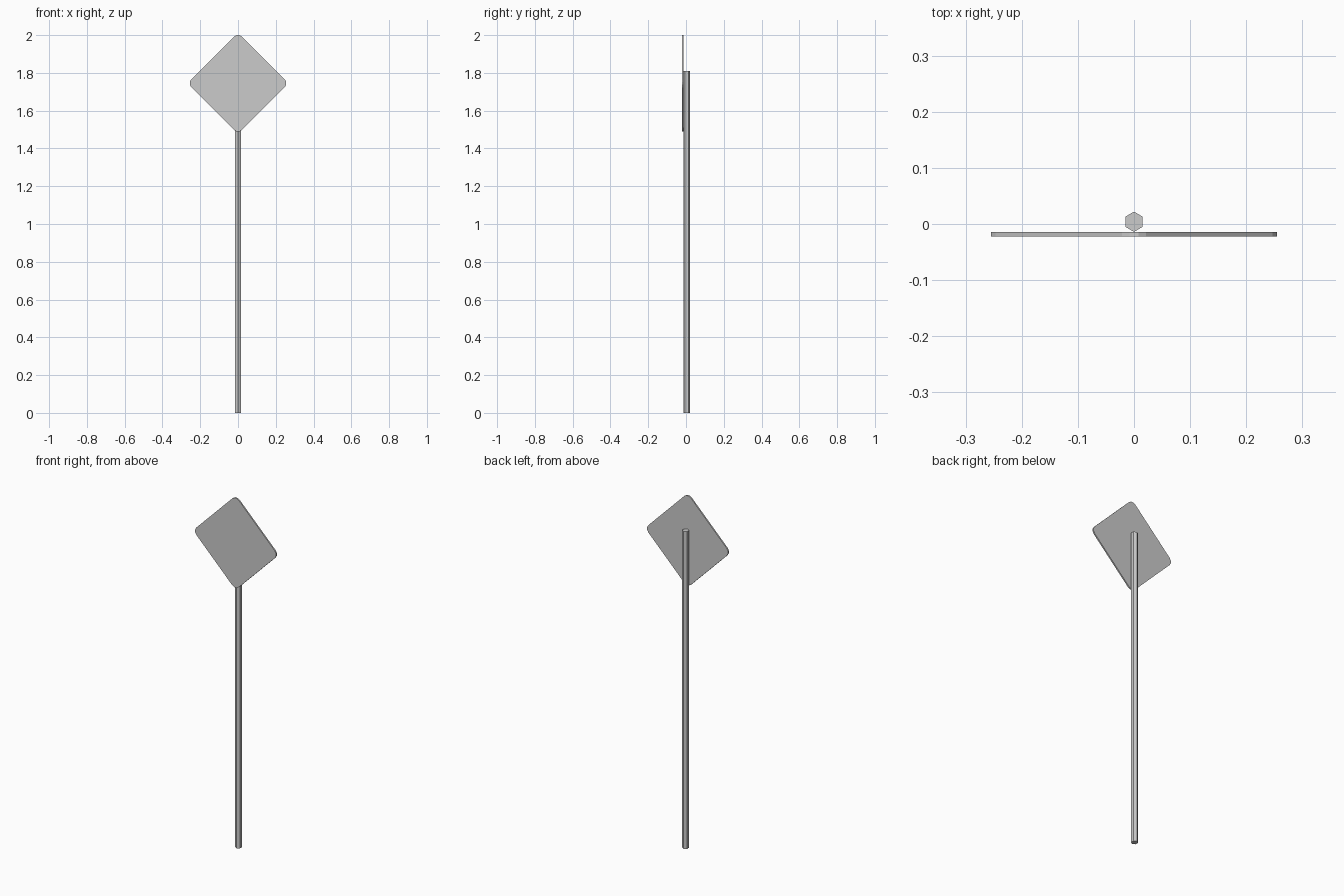
import bpy, bmesh, math

if "Cube" in bpy.data.objects:
    bpy.data.objects.remove(bpy.data.objects["Cube"])


def prism(name, points, depth, place):
    """Extrude a flat outline along local z, then map each point with place()."""
    bm = bmesh.new()
    face = bm.faces.new([bm.verts.new((u, v, 0)) for u, v in points])
    top = bmesh.ops.extrude_face_region(bm, geom=[face])["geom"]
    for v in top:
        if isinstance(v, bmesh.types.BMVert):
            v.co.z += depth
    for v in bm.verts:
        v.co = place(*v.co)
    bmesh.ops.recalc_face_normals(bm, faces=bm.faces)
    mesh = bpy.data.meshes.new(name)
    bm.to_mesh(mesh)
    bm.free()
    obj = bpy.data.objects.new(name, mesh)
    bpy.context.collection.objects.link(obj)
    return obj


# Hexagonal post with its points facing front and back
radius = 0.018
hexagon = [(radius * math.cos(math.radians(30 + 60 * i)),
            radius * math.sin(math.radians(30 + 60 * i))) for i in range(6)]
prism("post", hexagon, 1.81, lambda u, v, w: (u, v + 0.004, w))

# Diamond sign plate with rounded corners
corner, segments, reach = 0.03, 3, 0.256
centre = reach - corner
outline = []
for k in range(4):
    a = math.radians(90 * k)
    for s in range(segments + 1):
        t = a + math.radians(-45 + 90 * s / segments)
        outline.append((centre * math.cos(a) + corner * math.cos(t),
                        centre * math.sin(a) + corner * math.sin(t)))
prism("sign_plate", outline, 0.008, lambda u, v, w: (u, w - 0.022, v + 1.745))
